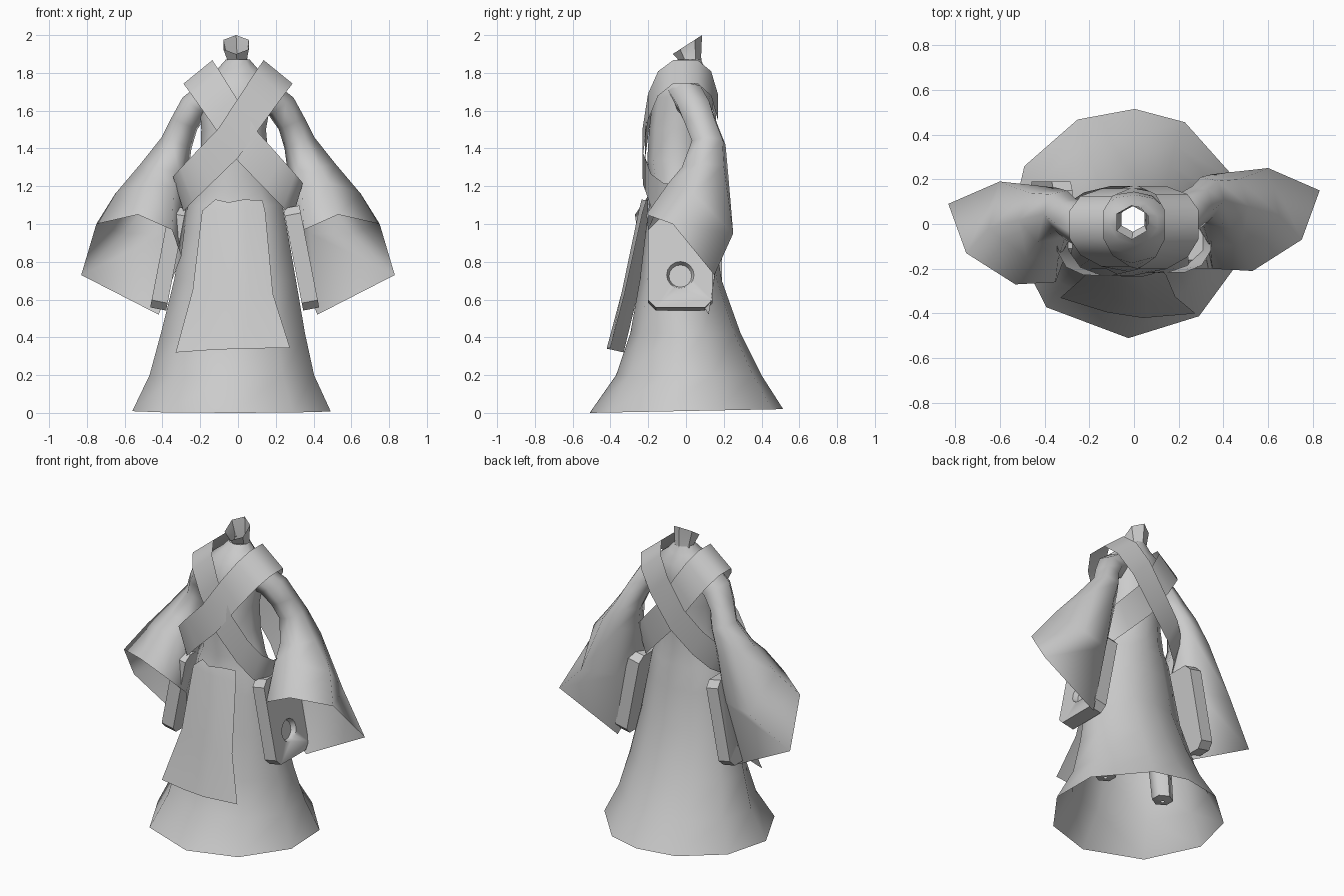
import bpy, bmesh, math
from mathutils import Vector, Matrix

if "Cube" in bpy.data.objects:
    bpy.data.objects.remove(bpy.data.objects["Cube"], do_unlink=True)

GREY = (0.6, 0.6, 0.6, 1)
cloth = bpy.data.materials.new("plain_grey")
cloth.use_nodes = True
cloth.diffuse_color = GREY
cloth.node_tree.nodes["Principled BSDF"].inputs["Base Color"].default_value = GREY


def finish(name, bm, angle=60):
    me = bpy.data.meshes.new(name)
    bm.to_mesh(me)
    bm.free()
    ob = bpy.data.objects.new(name, me)
    bpy.context.collection.objects.link(ob)
    me.materials.append(cloth)
    bpy.ops.object.select_all(action='DESELECT')
    ob.select_set(True)
    bpy.context.view_layer.objects.active = ob
    bpy.ops.object.shade_smooth_by_angle(angle=math.radians(angle))
    return ob


def loft(name, rings, loop=True, angle=60):
    """Skin a list of point rings with quads."""
    bm = bmesh.new()
    rows = [[bm.verts.new(p) for p in r] for r in rings]
    for a, b in zip(rows, rows[1:]):
        n = len(a)
        for i in range(n if loop else n - 1):
            j = (i + 1) % n
            bm.faces.new((a[i], a[j], b[j], b[i]))
    if loop:
        bmesh.ops.recalc_face_normals(bm, faces=bm.faces)
    return finish(name, bm, angle)


# Uneven fold directions of the robe, and an even hexagon for neck and legs
FOLDS = (87, 115, 150, 185, 227, 270, 306, 344, 379, 422)
HEXAGON = (90, 150, 210, 270, 330, 390)


def oval(z, rx, front, back, cx=0, lift=0, angles=FOLDS):
    """Level ring; lift raises the back and lowers the front."""
    cy, ry = (front + back) / 2, (back - front) / 2
    return [(cx + rx * math.cos(t), cy + ry * math.sin(t), z + lift * math.sin(t))
            for t in map(math.radians, angles)]


# Robe in one piece: flared skirt open below, waist, chest and shoulders
loft("robe", [oval(*r) for r in (
    (0.01, 0.537, -0.51, 0.515, -0.025, 0.01),
    (0.2, 0.445, -0.37, 0.40, -0.025),
    (0.42, 0.39, -0.295, 0.29, -0.02),
    (0.7, 0.33, -0.245, 0.19, -0.01),
    (0.95, 0.285, -0.215, 0.15, -0.01),
    (1.1, 0.255, -0.195, 0.13, -0.01),
    (1.18, 0.215, -0.185, 0.12, -0.01),
    (1.34, 0.185, -0.205, 0.12, -0.015),
    (1.5, 0.175, -0.195, 0.13, -0.02),
    (1.67, 0.195, -0.175, 0.145, -0.01),
    (1.76, 0.19, -0.14, 0.13),
    (1.82, 0.11, -0.09, 0.1),
    (1.87, 0.065, -0.045, 0.08))], angle=75)
loft("neck", [oval(1.83, 0.075, -0.045, 0.085, angles=HEXAGON),
              oval(1.875, 0.06, -0.035, 0.08, -0.005, 0.012, HEXAGON),
              oval(1.95, 0.078, -0.07, 0.085, -0.01, 0.05, HEXAGON)], angle=40)

# Wide hanging sleeves: shoulder tube, then bell, then open cuff
BELL = [(0.6, 0.25, 0.95), (0.65, 0.04, 1.16), (0.48, -0.09, 1.22),
        (0.34, -0.1, 1.19), (0.265, 0.03, 1.1), (0.38, 0.19, 0.95)]
CUFF = [(0.83, 0.15, 0.73), (0.75, -0.07, 1.0), (0.53, -0.21, 1.05),
        (0.35, -0.2, 0.97), (0.3, -0.06, 0.83), (0.42, 0.12, 0.52)]


def arm_ring(c, rx, ry, tilt):
    """Hexagon across the arm, starting at the outer back; outer side raised by tilt."""
    return [(c[0] + rx * math.cos(t), c[1] - ry * math.sin(t), c[2] + tilt * math.cos(t))
            for t in (math.radians(60 * i - 50) for i in range(6))]


for s, label in ((1, "left"), (-1, "right")):
    rings = [arm_ring((0.14, 0.0, 1.68), 0.04, 0.1, 0.08),
             arm_ring((0.23, 0.045, 1.62), 0.065, 0.1, 0.05),
             arm_ring((0.285, 0.08, 1.53), 0.07, 0.095, 0.03),
             arm_ring((0.325, 0.12, 1.43), 0.08, 0.095, 0.03),
             arm_ring((0.39, 0.1, 1.29), 0.127, 0.13, 0.03),
             BELL, CUFF]
    # The right arm sits a little further forward
    swing = 0.0 if s > 0 else 0.06
    loft(label + "_sleeve",
         [[(s * p[0], p[1] - swing * min(1, max(0, p[0] - 0.12) / 0.15), p[2]) for p in r]
          for r in rings], angle=85)

    # Plain legs hidden inside the skirt
    loft(label + "_leg", [oval(z, r, -r, r, s * x, angles=HEXAGON) for z, r, x in (
        (1.0, 0.08, 0.155), (0.6, 0.075, 0.185), (0.19, 0.065, 0.225), (0.18, 0.01, 0.225))])

# Apron panel hanging in front of the skirt
loft("front_panel", [
    [(-0.12, -0.2, 1.13), (-0.05, -0.235, 1.115), (0.03, -0.235, 1.13), (0.13, -0.21, 1.125)],
    [(-0.19, -0.2, 1.07), (-0.06, -0.25, 1.07), (0.04, -0.25, 1.07), (0.145, -0.23, 1.06)],
    [(-0.24, -0.25, 0.65), (-0.08, -0.33, 0.65), (0.06, -0.34, 0.64), (0.185, -0.325, 0.63)],
    [(-0.33, -0.33, 0.32), (-0.12, -0.395, 0.335), (0.04, -0.42, 0.34), (0.275, -0.40, 0.345)]],
    loop=False)


# Crossed sashes, each a band looping over one shoulder and under the other arm
def sash(name, s, depth, drop):
    centre = Vector((-0.052, -0.03, 1.483))
    along = Vector((0.27, 0, 0.33))
    edges = ([], [])
    for i in range(14):
        t = math.tau * (i + 0.5) / 14
        c, y = math.cos(t), math.sin(t)
        c = math.copysign(abs(c) ** 0.85, c)
        y = math.copysign(abs(y) ** 0.75, y)
        # The middle sags, and the lower half leans forward with the chest
        mid = centre + along * c
        mid += Vector((0, depth * y + 0.028 * c, -0.055 * abs(y) * (1 - abs(c)) - drop * (1 - c)))
        across = Vector((0.052 + 0.025 * c, 0, -0.077 + 0.015 * c))
        for edge, k in zip(edges, (-1, 1)):
            p = mid + across * k
            edge.append((s * p.x, p.y, p.z))
    loft(name, edges, angle=50)


sash("outer_sash", 1, 0.2, 0)
sash("inner_sash", -1, 0.188, 0.018)


# Chamfered slabs at the hips, each with a round dimple
def slab(name, s, cx, cy):
    place = Matrix.Translation((cx, cy, 0.82)) @ Matrix.Rotation(math.radians(-11 * s), 4, 'Y')
    h, w, c, t = 0.275, 0.17, 0.04, 0.043
    outline = [(-w, -h + c), (-w + c, -h), (w - c, -h), (w, -h + c),
               (w, h - c), (w - c, h), (-w + c, h), (-w, h - c)]
    bm = bmesh.new()
    lo = [bm.verts.new((-t, y, z)) for y, z in outline]
    hi = [bm.verts.new((t, y, z)) for y, z in outline]
    bm.faces.new(lo)
    bm.faces.new(hi)
    for i in range(8):
        j = (i + 1) % 8
        bm.faces.new((lo[i], lo[j], hi[j], hi[i]))
    bmesh.ops.recalc_face_normals(bm, faces=bm.faces)
    bm.transform(place)
    body = finish(name, bm, 30)

    bm = bmesh.new()
    bmesh.ops.create_cone(bm, cap_ends=True, segments=16, radius1=0.06, radius2=0.085, depth=0.06)
    bm.transform(place @ Matrix.Translation((s * t, 0, -0.1))
                 @ Matrix.Rotation(s * math.pi / 2, 4, 'Y'))
    cutter = finish(name + "_cutter", bm, 30)
    cutter.hide_render = True
    cutter.hide_set(True)
    cutter.display_type = 'WIRE'
    mod = body.modifiers.new("dimple", 'BOOLEAN')
    mod.operation = 'DIFFERENCE'
    mod.object = cutter


slab("left_hip_slab", 1, 0.335, -0.03)
slab("right_hip_slab", -1, -0.37, 0.02)
